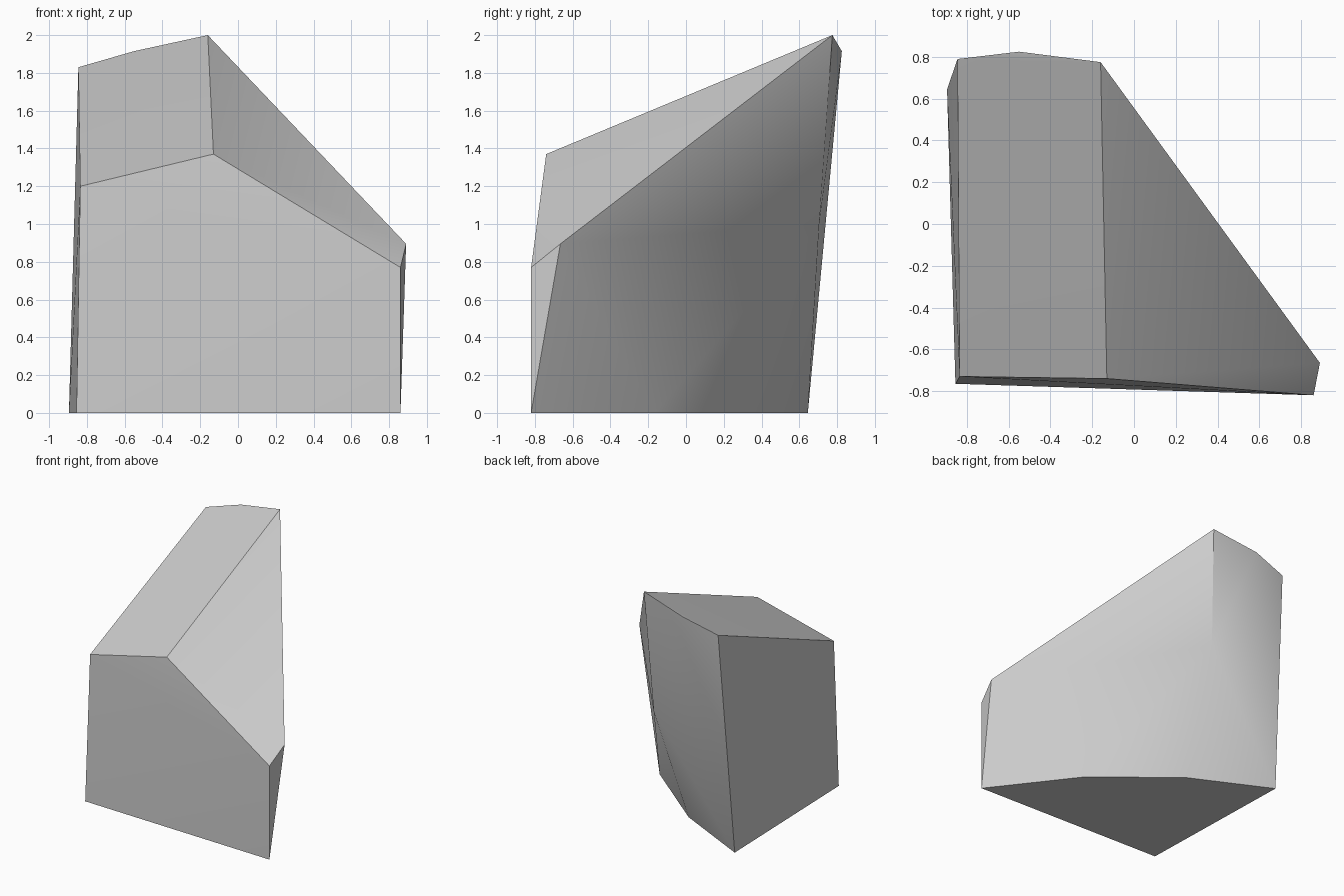
import bpy
import bmesh
import math

default = bpy.data.objects.get("Cube")
if default:
    bpy.data.objects.remove(default, do_unlink=True)

# Plain stone colour
stone = bpy.data.materials.new("stone grey")
stone.use_nodes = True
colour = (0.6, 0.6, 0.6, 1.0)
stone.diffuse_color = colour
stone.node_tree.nodes["Principled BSDF"].inputs["Base Color"].default_value = colour

# Corner points of the chipped boulder, grouped by where they lie
base_corners = [(-0.855, -0.765, 0), (0.86, -0.82, 0), (0.355, -0.165, 0),
                (-0.255, 0.33, 0), (-0.895, 0.645, 0)]
front_rim = [(-0.835, -0.73, 1.2), (-0.13, -0.74, 1.37), (0.86, -0.82, 0.77)]
side_shoulder = [(0.89, -0.665, 0.895), (-0.2, 0.705, 1.0)]
back_rim = [(-0.16, 0.775, 2.0), (-0.55, 0.825, 1.915), (-0.845, 0.79, 1.83)]

# Wrap the corners in a convex shell
bm = bmesh.new()
for point in base_corners + front_rim + side_shoulder + back_rim:
    bm.verts.new(point)
bmesh.ops.convex_hull(bm, input=bm.verts[:])
# Merge the triangles of the flat base into one face
bmesh.ops.dissolve_limit(bm, angle_limit=math.radians(0.5),
                         verts=bm.verts[:], edges=bm.edges[:])
bmesh.ops.recalc_face_normals(bm, faces=bm.faces[:])

mesh = bpy.data.meshes.new("boulder")
bm.to_mesh(mesh)
bm.free()
mesh.materials.append(stone)
boulder = bpy.data.objects.new("boulder", mesh)
bpy.context.collection.objects.link(boulder)

# Soft shading across shallow facets, crisp chipped edges elsewhere
bpy.ops.object.select_all(action="DESELECT")
boulder.select_set(True)
bpy.context.view_layer.objects.active = boulder
bpy.ops.object.shade_smooth_by_angle(angle=math.radians(30))
